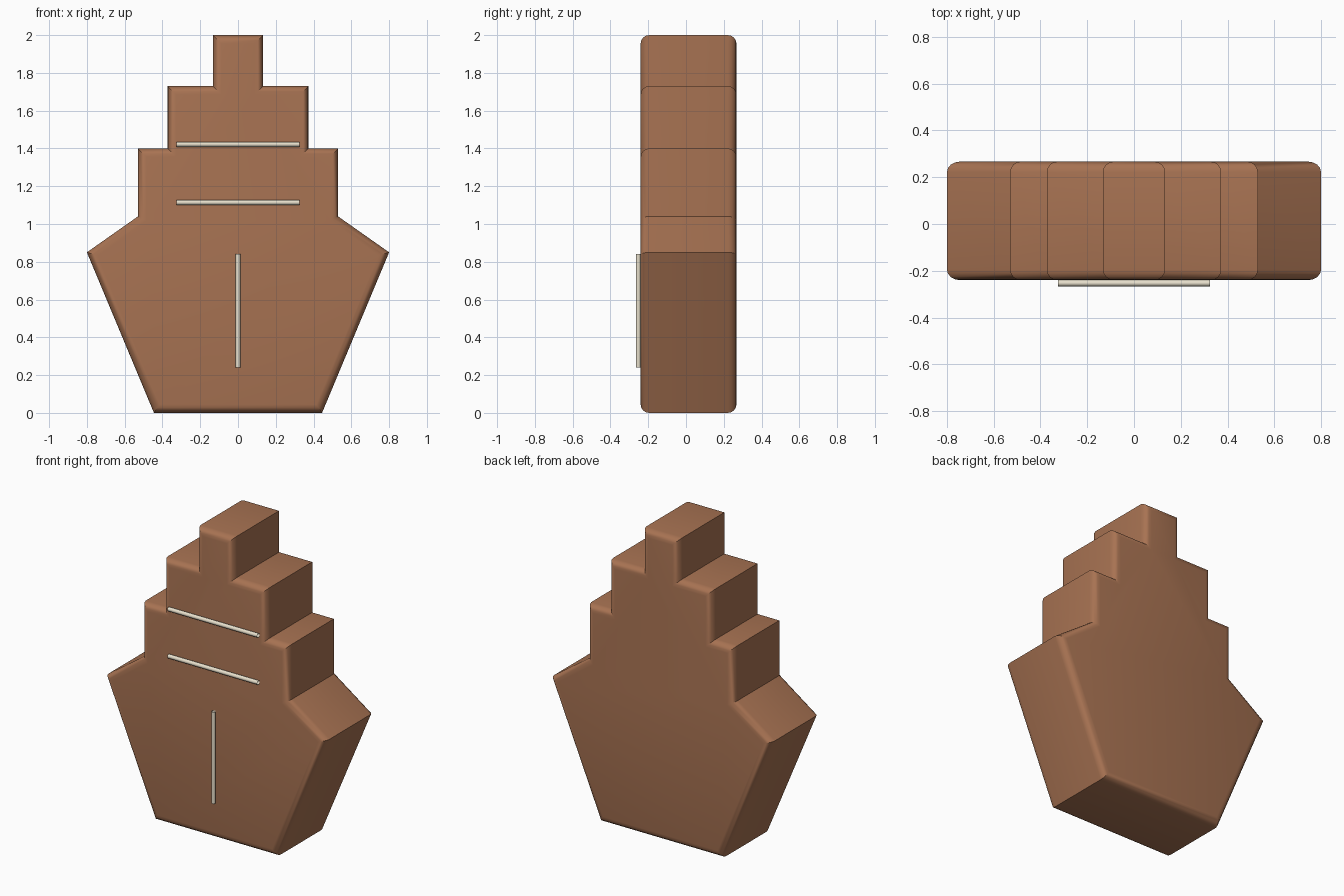
import bpy, bmesh

if "Cube" in bpy.data.objects:
    bpy.data.objects.remove(bpy.data.objects["Cube"])


def material(name, rgb):
    m = bpy.data.materials.new(name)
    m.diffuse_color = (*rgb, 1)
    m.use_nodes = True
    m.node_tree.nodes["Principled BSDF"].inputs["Base Color"].default_value = m.diffuse_color
    return m


wood = material("brown_wood", (0.39, 0.17, 0.085))
cream = material("cream", (0.80, 0.74, 0.60))

FRONT, BACK, ROUND = -0.24, 0.267, 0.045

# ship body: right half of the outline (x, z), mirrored to the left
half = [(0.445, 0), (0.80, 0.85), (0.53, 1.04), (0.53, 1.40),
        (0.373, 1.40), (0.373, 1.73), (0.133, 1.73), (0.133, 2.0)]
outline = half + [(-x, z) for x, z in reversed(half)]

bm = bmesh.new()
face = bm.faces.new([bm.verts.new((x, FRONT, z)) for x, z in outline])
ext = bmesh.ops.extrude_face_region(bm, geom=[face], use_keep_orig=True)
for v in ext["geom"]:
    if isinstance(v, bmesh.types.BMVert):
        v.co.y = BACK
bmesh.ops.recalc_face_normals(bm, faces=bm.faces)

# rounded front and back rims
rim = [e for e in bm.edges if abs(e.verts[0].co.y - e.verts[1].co.y) < 1e-5]
bmesh.ops.bevel(bm, geom=rim, offset=ROUND, segments=4, profile=0.5,
                affect='EDGES', clamp_overlap=True)
bmesh.ops.recalc_face_normals(bm, faces=bm.faces)
mesh = bpy.data.meshes.new("ship_body")
bm.to_mesh(mesh)
bm.free()
body = bpy.data.objects.new("ship_body", mesh)
bpy.context.collection.objects.link(body)
mesh.materials.append(wood)
bpy.context.view_layer.objects.active = body
body.select_set(True)
bpy.ops.object.shade_smooth_by_angle(angle=0.52)
body.select_set(False)


# thin open-ended rods lying on the front face
def rod(name, a, b, radius=0.0132):
    y = FRONT - radius
    cu = bpy.data.curves.new(name, 'CURVE')
    cu.dimensions = '3D'
    cu.bevel_depth = radius
    cu.bevel_resolution = 4
    sp = cu.splines.new('POLY')
    sp.points.add(1)
    for p, (x, z) in zip(sp.points, (a, b)):
        p.co = (x, y, z, 1)
    cu.materials.append(cream)
    bpy.context.collection.objects.link(bpy.data.objects.new(name, cu))


rod("upper_deck_line", (-0.325, 1.422), (0.325, 1.422))
rod("lower_deck_line", (-0.325, 1.114), (0.325, 1.114))
rod("bow_line", (0, 0.24), (0, 0.84), 0.0125)
